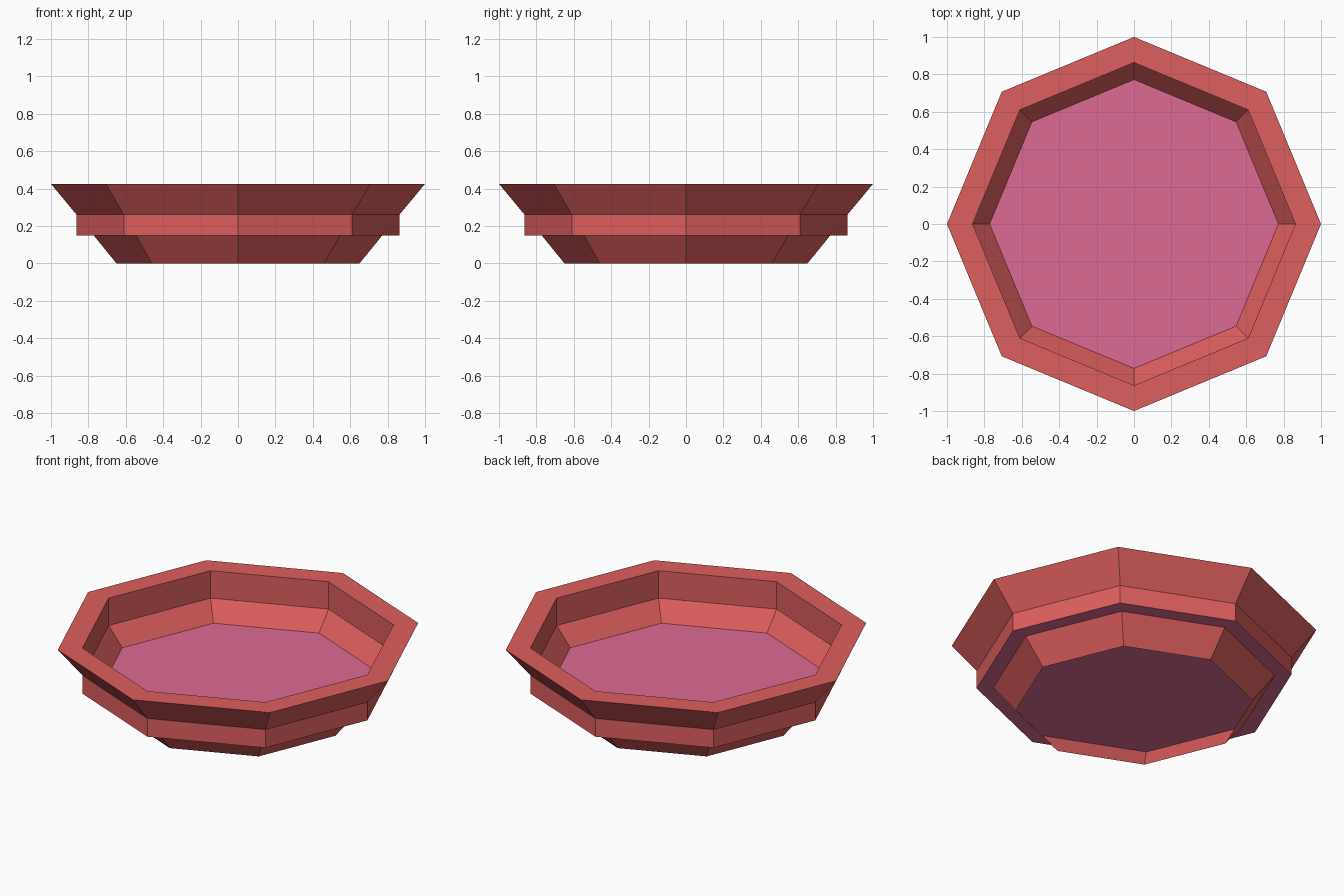
import bpy
import bmesh
from math import cos, sin, pi

SIDES = 8
cube = bpy.data.objects.get("Cube")
if cube:
    bpy.data.objects.remove(cube, do_unlink=True)


def make_material(name, color):
    mat = bpy.data.materials.new(name)
    mat.use_nodes = True
    mat.diffuse_color = color
    mat.node_tree.nodes["Principled BSDF"].inputs["Base Color"].default_value = color
    return mat


red = make_material("coral red", (0.73, 0.112, 0.112, 1))
pink = make_material("rose pink", (0.73, 0.144, 0.296, 1))


def lathe(name, profile, mat, cap=False):
    """Sweep a (radius, height) profile round an octagon; cap fills the last ring."""
    bm = bmesh.new()
    rings = []
    for r, z in profile:
        angles = [2 * pi * i / SIDES for i in range(SIDES)]
        rings.append([bm.verts.new((r * cos(a), r * sin(a), z)) for a in angles])
    for low, high in zip(rings, rings[1:]):
        for i in range(SIDES):
            j = (i + 1) % SIDES
            bm.faces.new((low[i], low[j], high[j], high[i]))
    if cap:
        bm.faces.new(rings[-1])
    mesh = bpy.data.meshes.new(name)
    bm.to_mesh(mesh)
    bm.free()
    mesh.materials.append(mat)
    obj = bpy.data.objects.new(name, mesh)
    bpy.context.collection.objects.link(obj)
    return obj


FLOOR_Z, BAND_Z, RIM_Z = 0.15, 0.26, 0.425
FOOT_R, FLOOR_R, BAND_R = 0.65, 0.772, 0.863

# Open flared foot below the floor
lathe("foot", [(FOOT_R, 0), (FLOOR_R, FLOOR_Z)], red)

# Outer band, flared lip, flat rim, then the inner wall and its sloped base
lathe("bowl_wall", [(BAND_R, FLOOR_Z), (BAND_R, BAND_Z), (1, RIM_Z),
                    (BAND_R, RIM_Z), (BAND_R, BAND_Z), (FLOOR_R, FLOOR_Z)], red)

# Ledge under the band
lathe("ledge", [(FLOOR_R, FLOOR_Z), (BAND_R, FLOOR_Z)], pink)

# Floor of the bowl, also seen from below through the foot
lathe("floor", [(FLOOR_R, FLOOR_Z)], pink, cap=True)
